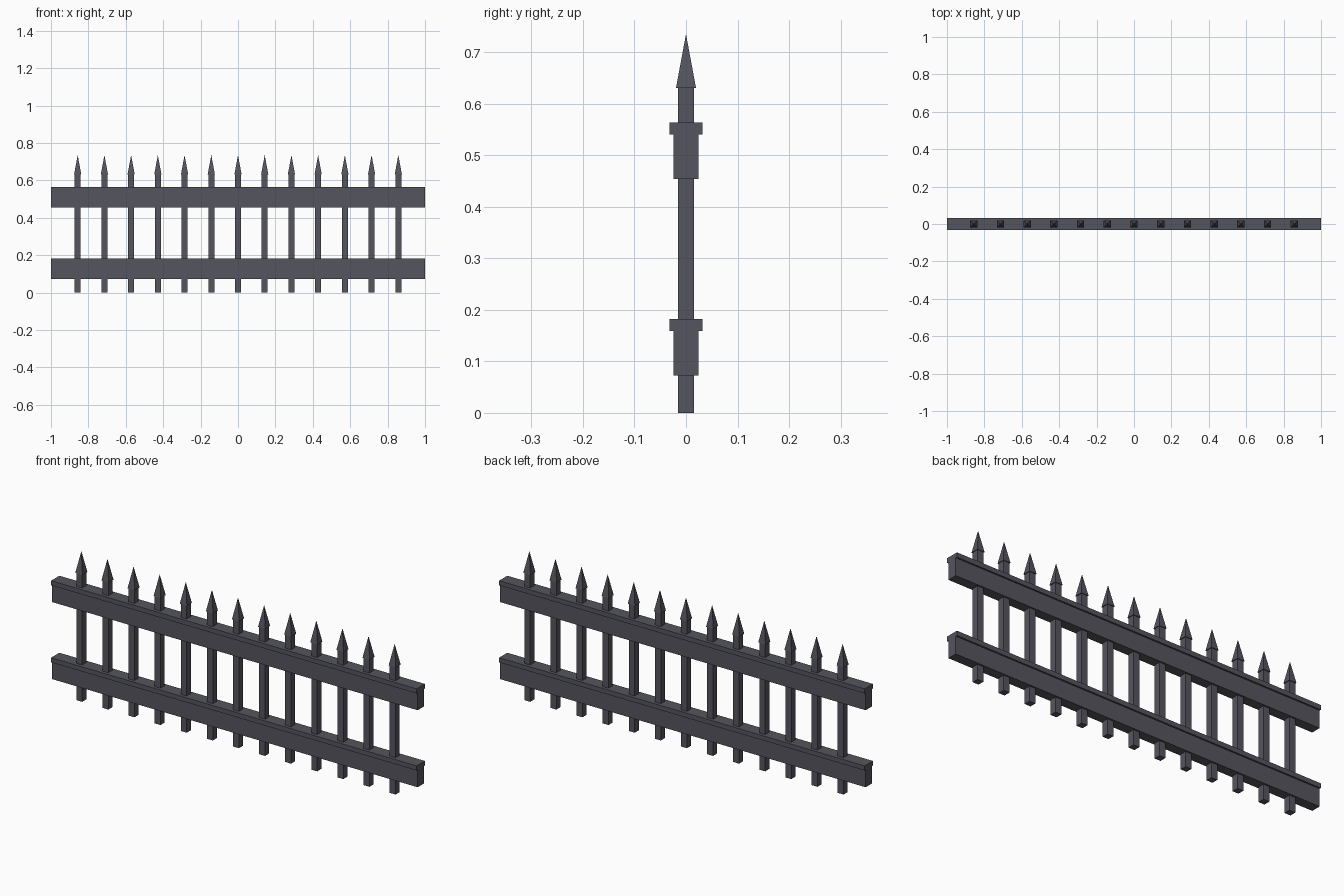
import bpy
import math

if "Cube" in bpy.data.objects:
    bpy.data.objects.remove(bpy.data.objects["Cube"])

# Dark iron paint
iron = bpy.data.materials.new("dark_iron")
iron.diffuse_color = (0.09, 0.09, 0.112, 1)
iron.use_nodes = True
iron.node_tree.nodes["Principled BSDF"].inputs["Base Color"].default_value = iron.diffuse_color


def finish(name):
    obj = bpy.context.object
    obj.name = name
    obj.data.materials.append(iron)
    return obj


def box(name, x, half_x, half_y, z0, z1):
    bpy.ops.mesh.primitive_cube_add(size=2, location=(x, 0, (z0 + z1) / 2))
    bpy.context.object.scale = (half_x, half_y, (z1 - z0) / 2)
    return finish(name)


def spike(name, x, half, z0, z1):
    bpy.ops.mesh.primitive_cone_add(
        vertices=4, radius1=half * math.sqrt(2), radius2=0, depth=z1 - z0,
        location=(x, 0, (z0 + z1) / 2), rotation=(0, 0, math.pi / 4))
    return finish(name)


# Two rails, each with a slightly wider cap strip
for label, base in (("lower", 0.073), ("upper", 0.454)):
    box(label + "_rail", 0, 1.0, 0.024, base, base + 0.086)
    box(label + "_rail_cap", 0, 1.0, 0.032, base + 0.086, base + 0.109)

# Square pickets topped by pointed spikes
SPACING = 1 / 7
for i in range(13):
    x = (i - 6) * SPACING
    box(f"picket_{i + 1}", x, 0.016, 0.016, 0, 0.63)
    spike(f"spike_{i + 1}", x, 0.0195, 0.63, 0.735)
